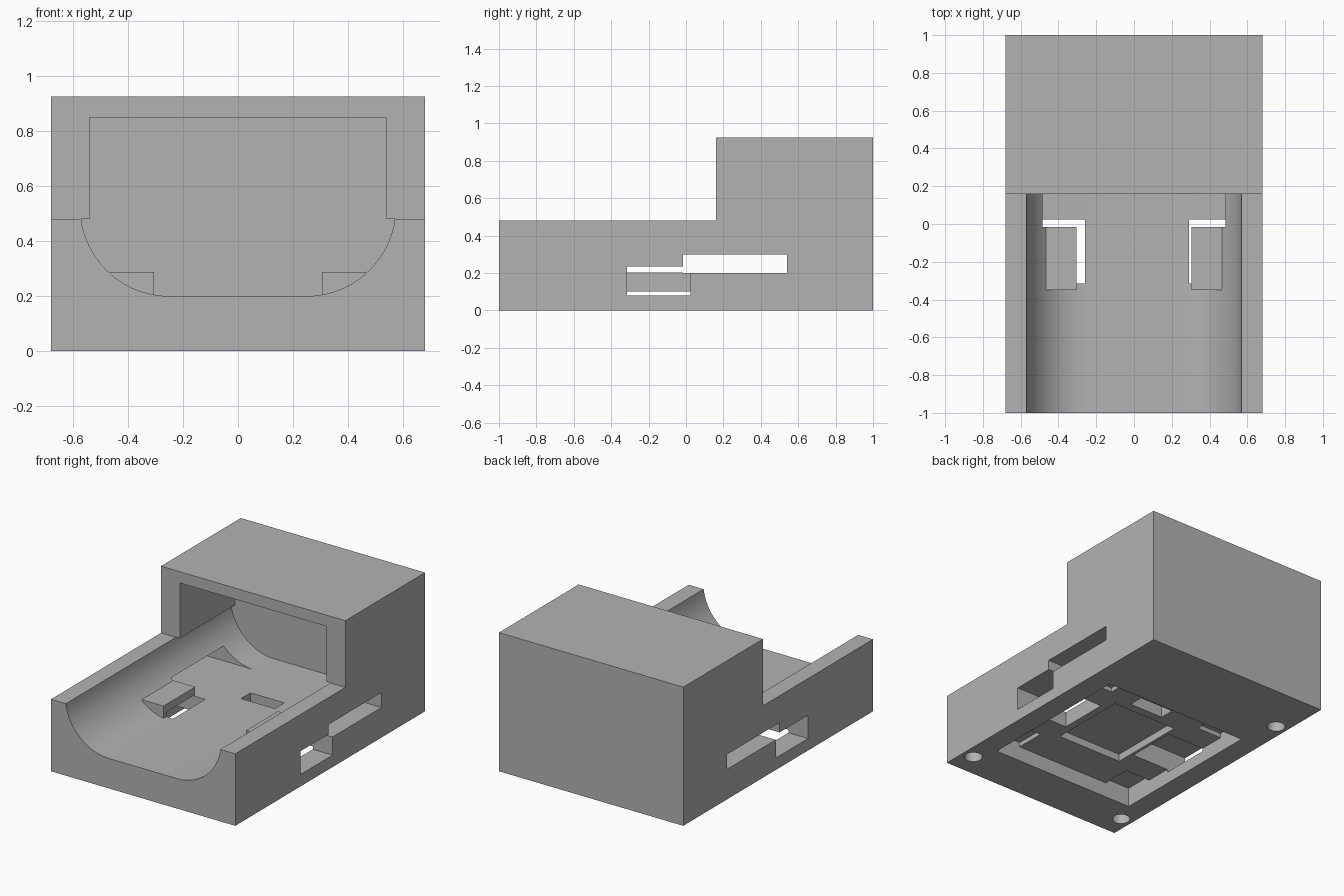
import bpy
import bmesh
import math

cube = bpy.data.objects.get("Cube")
if cube:
    bpy.data.objects.remove(cube, do_unlink=True)

grey = bpy.data.materials.new("plain grey")
grey.use_nodes = True
grey.diffuse_color = (0.45, 0.45, 0.45, 1)
grey.node_tree.nodes["Principled BSDF"].inputs["Base Color"].default_value = grey.diffuse_color


def make_object(name, bm):
    bmesh.ops.recalc_face_normals(bm, faces=bm.faces)
    mesh = bpy.data.meshes.new(name)
    bm.to_mesh(mesh)
    bm.free()
    mesh.materials.append(grey)
    obj = bpy.data.objects.new(name, mesh)
    bpy.context.collection.objects.link(obj)
    return obj


def prism(name, points, along, start, end):
    """Extrude a 2D outline along x (points are y, z) or y (points are x, z)."""
    bm = bmesh.new()
    if along == "x":
        verts = [bm.verts.new((start, a, b)) for a, b in points]
        move = (end - start, 0, 0)
    else:
        verts = [bm.verts.new((a, start, b)) for a, b in points]
        move = (0, end - start, 0)
    face = bm.faces.new(verts)
    new = bmesh.ops.extrude_face_region(bm, geom=[face])["geom"]
    bmesh.ops.translate(bm, vec=move, verts=[v for v in new if isinstance(v, bmesh.types.BMVert)])
    return make_object(name, bm)


def box(name, x0, x1, y0, y1, z0, z1):
    return prism(name, [(x0, z0), (x1, z0), (x1, z1), (x0, z1)], "y", y0, y1)


def cylinder(name, x, y, radius, z0, z1):
    bm = bmesh.new()
    bmesh.ops.create_cone(bm, cap_ends=True, segments=32, radius1=radius,
                          radius2=radius, depth=z1 - z0)
    bmesh.ops.translate(bm, vec=(x, y, (z0 + z1) / 2), verts=bm.verts)
    return make_object(name, bm)


def combine(target, tool, operation="DIFFERENCE"):
    """Apply a boolean and discard the tool."""
    mod = target.modifiers.new("cut", "BOOLEAN")
    mod.operation = operation
    mod.solver = "EXACT"
    mod.object = tool
    graph = bpy.context.evaluated_depsgraph_get()
    mesh = bpy.data.meshes.new_from_object(target.evaluated_get(graph))
    target.modifiers.clear()
    target.data = mesh
    bpy.data.objects.remove(tool, do_unlink=True)


# Housing: low front tray and tall rear hood
body = prism("housing", [(-1, 0), (1, 0), (1, 0.925), (0.16, 0.925), (0.16, 0.48), (-1, 0.48)],
             "x", -0.68, 0.68)

# Rounded channel running from the front into the hood
radius, centre_x, centre_z, steps = 0.323, 0.25, 0.523, 20
sweep = math.acos((centre_z - 0.481) / radius)
right = [(centre_x + radius * math.sin(sweep * i / steps),
          centre_z - radius * math.cos(sweep * i / steps)) for i in range(steps + 1)]
left = [(-x, z) for x, z in reversed(right)]
combine(body, prism("channel", left + right, "y", -1.1, 0.74))

# Square opening of the hood
combine(body, box("hood_opening", -0.54, 0.54, 0.1, 0.74, 0.44, 0.85))

# Flat bridges over the side slots
for x0, x1 in ((-0.465, -0.305), (0.305, 0.465)):
    combine(body, box("bridge", x0, x1, -0.35, -0.01, 0.15, 0.287), "UNION")

# Underside recess with a deeper centre and corner pockets
combine(body, box("recess", -0.535, 0.535, -0.69, 0.40, -0.1, 0.1))
combine(body, box("centre_pocket", -0.24, 0.24, -0.43, 0.10, 0.05, 0.15))
for x0, x1 in ((-0.535, -0.35), (0.35, 0.535)):
    for y0, y1 in ((-0.69, -0.49), (0.2, 0.40)):
        combine(body, box("corner_pocket", x0, x1, y0, y1, 0.05, 0.13))

# Stepped slots through both side walls
for x0, x1 in ((-0.8, -0.26), (0.29, 0.8)):
    combine(body, box("lower_slot", x0, x1, -0.315, 0.025, 0.08, 0.235))
combine(body, box("upper_slot", -0.8, 0.8, -0.015, 0.54, 0.201, 0.30))

# Small window in the channel floor
combine(body, box("floor_window", -0.09, 0.16, 0.16, 0.26, 0.05, 0.25))

# Screw holes underneath
for x, y in ((-0.6, -0.84), (0.6, -0.84), (-0.6, 0.66)):
    combine(body, cylinder("screw_hole", x, y, 0.056, -0.1, 0.2))

bpy.ops.object.select_all(action="DESELECT")
body.select_set(True)
bpy.context.view_layer.objects.active = body
bpy.ops.object.shade_smooth_by_angle(angle=math.radians(25))
